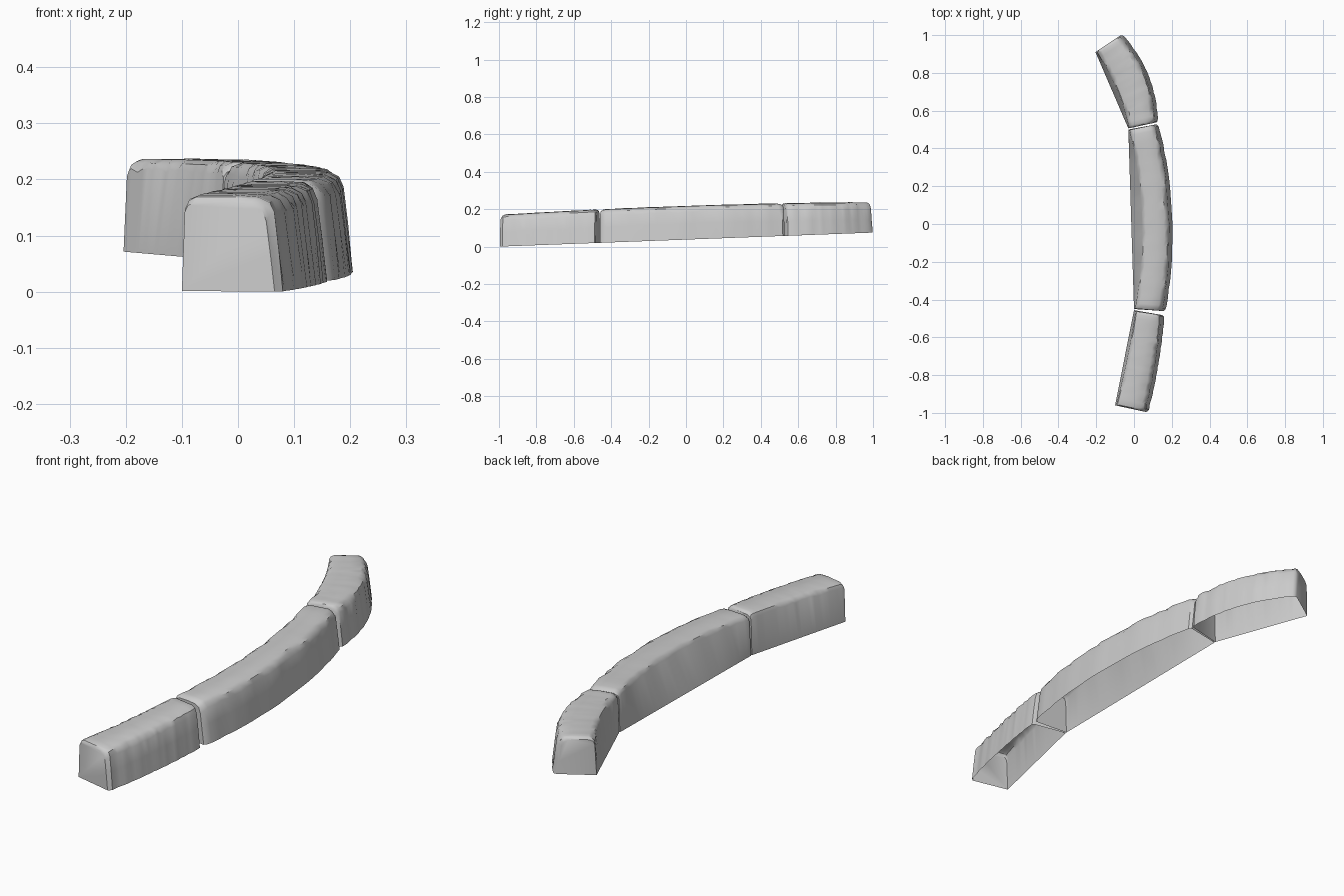
import bpy, bmesh, math, random
from mathutils import Vector

cube = bpy.data.objects.get("Cube")
if cube:
    bpy.data.objects.remove(cube, do_unlink=True)

random.seed(7)
ROWS = 26

stone = bpy.data.materials.new("pale grey stone")
stone.use_nodes = True
grey = (0.6, 0.6, 0.6, 1)
stone.diffuse_color = grey
stone.node_tree.nodes["Principled BSDF"].inputs["Base Color"].default_value = grey


def through(points, t):
    """Quadratic curve through three plan points at t = 0, 0.5 and 1."""
    a, b, c = (Vector(p) for p in points)
    return a * (2 * (t - 0.5) * (t - 1)) + b * (4 * t * (1 - t)) + c * (2 * t * (t - 0.5))


def bottom_z(y):
    return max(0, 0.0375 * (y + 0.99))


def top_z(y):
    return 0.217 + 0.034 * y - 0.014 * y * y


def section(foot, inner, outer, t, inset):
    """One cross-section, from the inner foot over the top to the outer foot."""
    f, i, o = through(foot, t), through(inner, t), through(outer, t)
    across = (o - i).normalized()
    o = o - across * inset
    wob = lambda s: random.uniform(-s, s)
    chip = random.choice((0, 0, 0, 0.006))
    side = wob(0.003)

    def point(base, shift, drop):
        p = base + across * shift
        return Vector((p.x, p.y, top_z(p.y) - drop - inset))

    mid = (i + o) / 2
    return [
        Vector((f.x, f.y, bottom_z(f.y))),
        point(i, 0.0, 0.02 + wob(0.004)),
        point(i, 0.006 + chip, 0.007),
        point(i, 0.022 + wob(0.004), 0.0),
        point(mid, 0.0, wob(0.0015)),
        point(o, -0.045 + wob(0.004), 0.002),
        point(o, -0.026 - chip + side, 0.012),
        point(o, -0.018 + side, 0.032 + wob(0.004)),
        point(o, -0.010 + side, 0.095),
        Vector((o.x, o.y, bottom_z(o.y))) + Vector((across.x, across.y, 0)) * min(side, 0),
    ]


def kerb_stone(name, foot, inner, outer):
    bm = bmesh.new()
    # Close rows at both ends form the rounded arrises beside the joints
    ts = [0, 0.012, 0.03] + [k / ROWS for k in range(2, ROWS - 1)] + [0.97, 0.988, 1]
    insets = {0: 0.011, 1: 0.003, len(ts) - 2: 0.003, len(ts) - 1: 0.011}
    rows = [[bm.verts.new(p) for p in section(foot, inner, outer, t, insets.get(k, 0))]
            for k, t in enumerate(ts)]
    for r, s in zip(rows, rows[1:]):
        for k in range(len(r) - 1):
            bm.faces.new((r[k], r[k + 1], s[k + 1], s[k]))
    # End caps; the underside stays open
    bm.faces.new(rows[0][::-1])
    bm.faces.new(rows[-1])
    bmesh.ops.recalc_face_normals(bm, faces=bm.faces)
    # Make sure the top faces upwards
    if sum(f.normal.z * f.calc_area() for f in bm.faces) < 0:
        bmesh.ops.reverse_faces(bm, faces=bm.faces)
    mesh = bpy.data.meshes.new(name)
    bm.to_mesh(mesh)
    bm.free()
    mesh.materials.append(stone)
    obj = bpy.data.objects.new(name, mesh)
    bpy.context.collection.objects.link(obj)
    bpy.ops.object.select_all(action='DESELECT')
    obj.select_set(True)
    bpy.context.view_layer.objects.active = obj
    bpy.ops.object.shade_smooth_by_angle(angle=math.radians(35))


# Each stone: straight inner foot, curved inner top edge, curved outer foot
kerb_stone("front_kerb_stone",
           [(-0.1, -0.96), (-0.05, -0.708), (0.0, -0.456)],
           [(-0.095, -0.961), (-0.036, -0.71), (0.008, -0.462)],
           [(0.076, -0.998), (0.13, -0.74), (0.162, -0.484)])
kerb_stone("middle_kerb_stone",
           [(0.0, -0.45), (-0.015, 0.025), (-0.03, 0.5)],
           [(0.006, -0.448), (0.042, 0.025), (-0.024, 0.498)],
           [(0.168, -0.462), (0.203, 0.035), (0.13, 0.53)])
kerb_stone("back_kerb_stone",
           [(-0.03, 0.506), (-0.117, 0.708), (-0.204, 0.91)],
           [(-0.026, 0.507), (-0.092, 0.715), (-0.198, 0.914)],
           [(0.128, 0.54), (0.076, 0.79), (-0.062, 1.005)])
